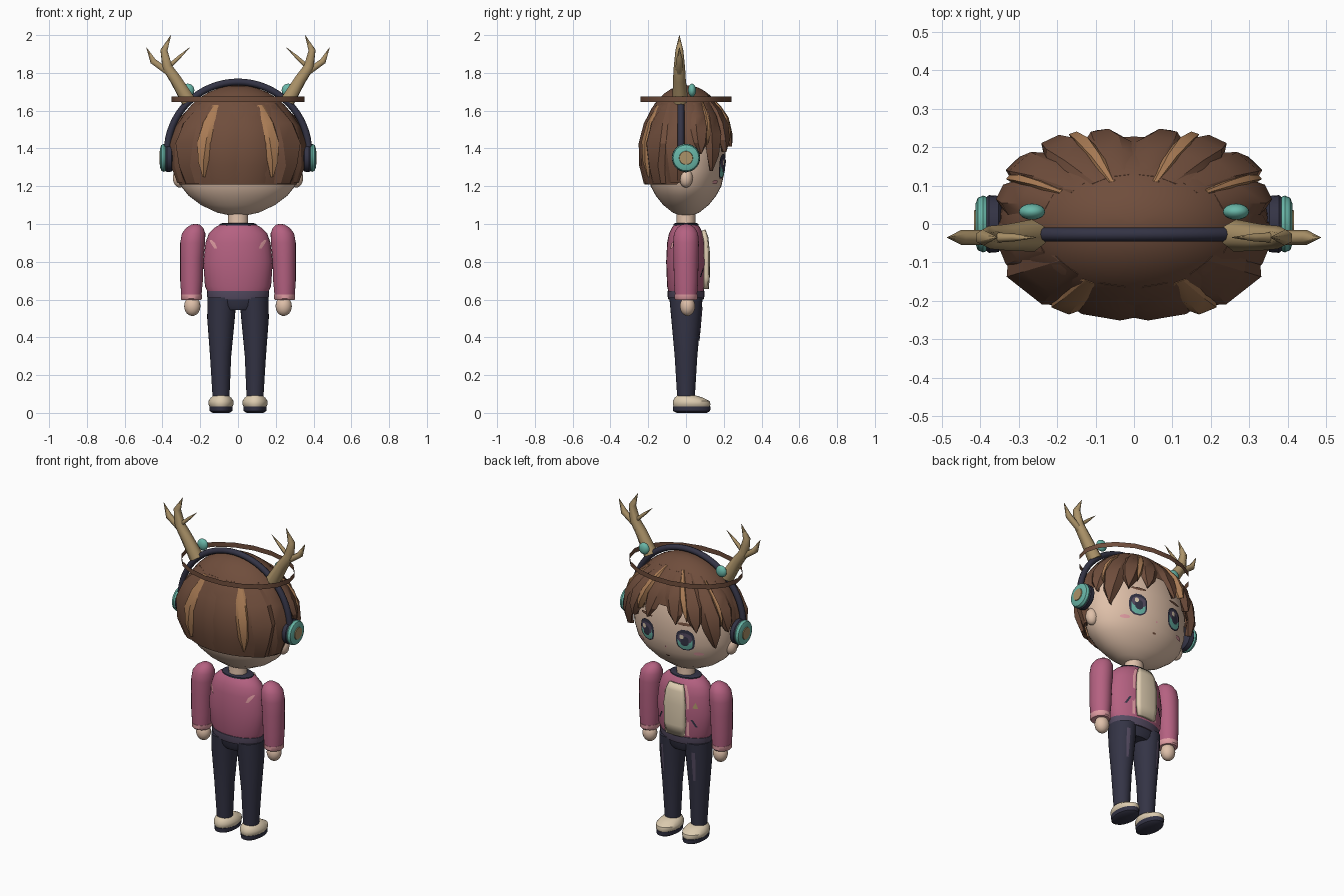
import bpy, bmesh, math
from mathutils import Matrix, Vector

if "Cube" in bpy.data.objects:
    bpy.data.objects.remove(bpy.data.objects["Cube"], do_unlink=True)


def material(name, r, g, b):
    m = bpy.data.materials.new(name)
    m.use_nodes = True
    m.diffuse_color = (r, g, b, 1)
    m.node_tree.nodes["Principled BSDF"].inputs["Base Color"].default_value = (r, g, b, 1)
    return m


HAIR = material("brown hair", .16, .075, .045)
STREAK = material("light brown streak", .40, .20, .09)
SKIN = material("skin", .74, .53, .40)
PINK = material("pink jacket", .46, .12, .22)
PALE = material("pale pink", .74, .33, .36)
NAVY = material("dark navy", .034, .034, .06)
TAN = material("antler tan", .41, .29, .14)
TEAL = material("teal", .14, .47, .39)
CREAM = material("cream", .72, .60, .43)
PLUM = material("plum grey", .09, .07, .12)


def finish(name, bm, mat, angle=40):
    me = bpy.data.meshes.new(name)
    bm.to_mesh(me)
    bm.free()
    me.materials.append(mat)
    me.shade_smooth()
    me.set_sharp_from_angle(angle=math.radians(angle))
    ob = bpy.data.objects.new(name, me)
    bpy.context.collection.objects.link(ob)
    return ob


def loft(name, mat, rings, n=28, matrix=None, caps=True):
    """Stacked ellipses, each (z, rx, ry, cx, cy)."""
    bm = bmesh.new()
    loops = []
    for z, rx, ry, *c in rings:
        cx, cy = c or (0, 0)
        loops.append([bm.verts.new((cx + rx * math.cos(2 * math.pi * i / n),
                                    cy + ry * math.sin(2 * math.pi * i / n), z)) for i in range(n)])
    for a, b in zip(loops, loops[1:]):
        for i in range(n):
            j = (i + 1) % n
            bm.faces.new((a[i], a[j], b[j], b[i]))
    if caps:
        bm.faces.new(loops[0][::-1])
        bm.faces.new(loops[-1])
    if matrix:
        bm.transform(matrix)
    return finish(name, bm, mat)


def ball(name, mat, loc, size):
    bm = bmesh.new()
    bmesh.ops.create_uvsphere(bm, u_segments=20, v_segments=12, radius=1,
                              matrix=Matrix.Translation(loc) @ Matrix.Diagonal((*size, 1)))
    return finish(name, bm, mat)


def tube(name, mat, pts, res=2):
    """Tapered tube through points (x, y, z, radius)."""
    cu = bpy.data.curves.new(name, "CURVE")
    cu.dimensions, cu.bevel_depth, cu.bevel_resolution, cu.use_fill_caps = "3D", 1, res, True
    sp = cu.splines.new("POLY")
    sp.points.add(len(pts) - 1)
    for p, (x, y, z, r) in zip(sp.points, pts):
        p.co, p.radius = (x, y, z, 1), r
    cu.materials.append(mat)
    ob = bpy.data.objects.new(name, cu)
    bpy.context.collection.objects.link(ob)
    return ob


def surface_y(rings, x, z, sign):
    for a, b in zip(rings, rings[1:]):
        if a[0] <= z <= b[0]:
            t = (z - a[0]) / (b[0] - a[0])
            rx, ry = a[1] + t * (b[1] - a[1]), a[2] + t * (b[2] - a[2])
            cx = a[3] + t * (b[3] - a[3]) if len(a) > 3 else 0
            return sign * ry * math.sqrt(max(0, 1 - ((x - cx) / rx) ** 2))
    return 0


def patch(name, mat, rows, rings, off=.005, sign=1, cols=4):
    """Thin sheet hugging a lofted part; rows are (z, x_from, x_to)."""
    bm = bmesh.new()
    grid = []
    for z, x0, x1 in rows:
        xs = [x0 + (x1 - x0) * i / cols for i in range(cols + 1)]
        grid.append([bm.verts.new((x, surface_y(rings, x, z, sign) + sign * off, z)) for x in xs])
    for a, b in zip(grid, grid[1:]):
        for i in range(cols):
            f = bm.faces.new((a[i], a[i + 1], b[i + 1], b[i]))
            f.normal_update()
            if f.normal.y * sign < 0:
                f.normal_flip()
    return finish(name, bm, mat)


def oval(cx, cz, w, h, power=2.0, steps=8):
    rows = []
    for i in range(steps + 1):
        t = -.98 + 1.96 * i / steps
        k = w * (1 - abs(t) ** power) ** (1 / power)
        rows.append((cz + h * t, cx - k, cx + k))
    return rows


# Head, neck and ears (the face looks along +y)
head = [(1.045, .04, .03), (1.06, .11, .07), (1.1, .195, .12), (1.15, .262, .16), (1.2, .302, .187),
        (1.28, .325, .205), (1.4, .33, .21), (1.52, .30, .19), (1.62, .22, .15), (1.69, .08, .05)]
loft("head", SKIN, head, 40)
loft("neck", SKIN, [(.96, .06, .055), (1.0, .053, .05), (1.09, .055, .05)])

# Hair cap with a hairline that rises towards the face
RX, RY, RZ, CZ = .352, .243, .365, 1.37


def hairline(a):
    pts = [(0, 1.5), (1.05, 1.5), (1.3, 1.42), (1.6, 1.25), (1.75, 1.21), (3.2, 1.21)]
    for (a0, z0), (a1, z1) in zip(pts, pts[1:]):
        if a <= a1:
            return z0 + (z1 - z0) * (a - a0) / (a1 - a0)
    return 1.21


bm = bmesh.new()
top, cols = bm.verts.new((0, 0, CZ + RZ)), []
for i in range(56):
    a = -math.pi + 2 * math.pi * i / 56
    end = math.acos((hairline(abs(a)) - CZ) / RZ)
    cols.append([bm.verts.new((RX * math.sin(a) * math.sin(end * k / 12), RY * math.cos(a) * math.sin(end * k / 12),
                               CZ + RZ * math.cos(end * k / 12))) for k in range(1, 13)])
for a, b in zip(cols, cols[1:] + cols[:1]):
    bm.faces.new((top, b[0], a[0]))
    for k in range(11):
        bm.faces.new((a[k], b[k], b[k + 1], a[k + 1]))
bmesh.ops.recalc_face_normals(bm, faces=bm.faces[:])
finish("hair_cap", bm, HAIR)


def lock(name, mat, angle, z0, z1, width, out, drift=0., tip=.05):
    """Faceted hair lock lying on the cap, angle 0 at the face."""
    bm = bmesh.new()
    loops = []
    for s, w, o in ((0, .55, 0), (.25, .9, .7), (.5, 1, 1), (.78, max(.65, tip), .85), (1, tip, .5)):
        z = z0 + (z1 - z0) * s
        f = math.sqrt(1 - ((z - CZ) / RZ) ** 2)
        mid = angle + drift * s
        ring = ((-1, 1.005), (-.5, 1 + out * o), (.5, 1 + out * o), (1, 1.005), (0, .95))
        loops.append([bm.verts.new((RX * f * k * math.sin(mid + d * w * width),
                                    RY * f * k * math.cos(mid + d * w * width), z)) for d, k in ring])
    for a, b in zip(loops, loops[1:]):
        for i in range(5):
            j = (i + 1) % 5
            bm.faces.new((a[i], a[j], b[j], b[i]))
    bm.faces.new(loops[0])
    bm.faces.new(loops[-1])
    bmesh.ops.recalc_face_normals(bm, faces=bm.faces[:])
    finish(name, bm, mat, 25)


for s, side in ((1, "left"), (-1, "right")):
    P = math.pi
    lock(f"back_lock_{side}", HAIR, s * (P - .85), 1.64, 1.215, .36, .11, 0, .6)
    lock(f"back_inner_lock_{side}", HAIR, s * (P - .24), 1.64, 1.215, .28, .05, 0, .8)
    lock(f"back_streak_{side}", STREAK, s * (P - .50), 1.63, 1.25, .14, .10, s * -.06, .1)
    lock(f"side_back_lock_{side}", HAIR, s * 1.85, 1.62, 1.22, .30, .05, 0, .5)
    lock(f"side_lock_{side}", HAIR, s * 1.2, 1.64, 1.37, .24, .08, s * .05)
    lock(f"long_fringe_{side}", HAIR, s * .82, 1.67, 1.28, .24, .13, s * .16)
    lock(f"outer_fringe_{side}", HAIR, s * .52, 1.68, 1.38, .22, .15, s * .1)
    lock(f"inner_fringe_{side}", HAIR, s * .17, 1.68, 1.41, .20, .09, s * .1)
    lock(f"fringe_streak_{side}", STREAK, s * .34, 1.69, 1.44, .09, .17, s * .12)
    lock(f"side_streak_{side}", STREAK, s * 1.0, 1.65, 1.42, .07, .12, s * .1)

# Thin hoop floating round the crown
loft("crown_hoop", HAIR, [(1.645, .352, .245), (1.675, .352, .245)], 18, caps=False)

# Headphone band
arc = [math.pi * i / 32 for i in range(33)]
tube("headphone_band", NAVY, [(.375 * math.cos(t), -.027, 1.38 + .372 * math.sin(t), .018) for t in arc])

# Torso
torso = [(.6, .15, .088), (.645, .162, .094), (.67, .175, .1), (.8, .184, .105), (.9, .172, .1),
         (.95, .155, .09), (.98, .125, .075), (1.0, .09, .06)]
loft("jacket", PINK, torso)
loft("jacket_hem", PLUM, [(.6, .157, .093), (.615, .163, .097), (.645, .165, .098)])
loft("collar", NAVY, [(.978, .1, .068), (1.0, .098, .066), (1.004, .085, .058)])
shirt = patch("shirt_panel", CREAM, [(.655, -.06, .06), (.72, -.07, .07), (.85, -.07, .07), (.93, -.06, .06),
                                     (.97, -.045, .045)], torso, .024, 1, 6)
mod = shirt.modifiers.new("thickness", "SOLIDIFY")
mod.thickness = .025
loft("pelvis", NAVY, [(.545, .1, .07), (.57, .15, .082), (.62, .157, .088)])

for s, side in ((1, "left"), (-1, "right")):
    # Ears and headphones
    ball(f"ear_{side}", SKIN, (s * .308, 0, 1.245), (.037, .036, .052))
    M = Matrix.Translation((s * .342, 0, 1.35)) @ Matrix.Rotation(s * math.pi / 2, 4, "Y")
    loft(f"ear_cushion_{side}", NAVY, [(0, .06, .06), (.01, .073, .073), (.035, .075, .075), (.044, .068, .068)], 28, M)
    loft(f"ear_cup_{side}", TEAL, [(.04, .07, .07), (.05, .074, .074), (.064, .068, .068), (.07, .052, .052)], 28, M)
    loft(f"ear_badge_{side}", TAN, [(.066, .038, .038), (.074, .035, .035)], 20, M)
    ball(f"band_bead_{side}", TEAL, (s * .265, .032, 1.708), (.034, .021, .035))

    # Antlers
    y = -.035
    tube(f"antler_stem_{side}", TAN, [(s * .262, y + .005, 1.65, .042), (s * .33, y, 1.765, .034), (s * .375, y, 1.83, .03),
                                      (s * .392, y, 1.92, .021), (s * .355, y, 2.0, .001)], 1)
    tube(f"antler_outer_{side}", TAN, [(s * .35, y, 1.79, .02), (s * .45, y, 1.862, .019), (s * .485, y, 1.935, .001)], 1)
    tube(f"antler_inner_{side}", TAN, [(s * .365, y, 1.835, .014), (s * .31, y, 1.885, .01), (s * .255, y, 1.935, .001)], 1)

    # Eyes, brows and cheeks
    ex, ez = s * .13, 1.305
    for part, mat, dx, dz, w, h, off in (
            ("rim", NAVY, 0, 0, .054, .066, .006), ("iris", TEAL, 0, -.012, .043, .046, .008),
            ("iris_top", PLUM, 0, .014, .041, .032, .010), ("pupil", NAVY, 0, -.004, .024, .03, .012),
            ("glint", CREAM, .016, .022, .012, .014, .014)):
        patch(f"eye_{part}_{side}", mat, oval(ex + dx, ez + dz, w, h, 2.6), head, off)
    patch(f"brow_{side}", HAIR, oval(s * .13, 1.405, .045, .009), head, .006)
    patch(f"cheek_{side}", PALE, oval(s * .195, 1.222, .026, .011), head, .006)

    # Sleeves and hands
    loft(f"sleeve_{side}", PINK, [(.615, .053, .058, s * .247, 0), (.7, .06, .064, s * .246, 0),
         (.82, .062, .066, s * .244, 0), (.9, .066, .068, s * .24, 0), (.95, .062, .064, s * .235, 0),
         (.98, .045, .047, s * .229, 0), (.997, .022, .023, s * .225, 0), (1.0, .006, .006, s * .225, 0)])
    loft(f"cuff_{side}", PALE, [(.597, .05, .054, s * .247, 0), (.605, .056, .061, s * .247, 0), (.628, .056, .061, s * .247, 0)])
    ball(f"hand_{side}", SKIN, (s * .242, .008, .565), (.043, .04, .052))

    # Jacket trim: pale slits behind, pocket slit and badge on the chest
    patch(f"back_slit_{side}", PALE, [(.87, s * .11, s * .125), (.9, s * .122, s * .145), (.915, s * .14, s * .15)], torso, .005, -1)
    patch(f"pocket_slit_{side}", NAVY, [(.72, s * .12, s * .132), (.765, s * .095, s * .107)], torso)
    patch(f"lapel_{side}", PALE, [(.66, s * .07, s * .085), (.9, s * .07, s * .085), (.965, s * .045, s * .06)], torso)

    # Trousers, seam strips and shoes
    leg = [(.09, .045, .047, s * .09, 0), (.3, .056, .06, s * .092, 0), (.5, .073, .078, s * .09, 0),
           (.61, .077, .088, s * .085, 0)]
    loft(f"trouser_leg_{side}", NAVY, leg)
    patch(f"thigh_strip_{side}", PLUM, [(.38, s * .1, s * .112), (.46, s * .098, s * .118), (.56, s * .098, s * .118)], leg)
    loft(f"sock_{side}", PALE, [(.075, .038, .045, s * .09, 0), (.108, .04, .044, s * .09, 0)])
    loft(f"shoe_sole_{side}", NAVY, [(0, .045, .08, s * .09, .03), (.01, .06, .098, s * .09, .03), (.035, .062, .1, s * .09, .03)])
    loft(f"shoe_{side}", CREAM, [(.033, .06, .095, s * .09, .03), (.045, .067, .1, s * .09, .03),
         (.062, .067, .097, s * .09, .028), (.08, .055, .075, s * .09, .015), (.092, .04, .05, s * .09, .003)])

# Small face marks and chest badge
patch("mouth", HAIR, oval(0, 1.172, .014, .005), head)
patch("nose", PALE, oval(0, 1.235, .006, .006), head)
patch("chest_badge", TAN, [(.835, -.135, -.105), (.87, -.121, -.119)], torso)
